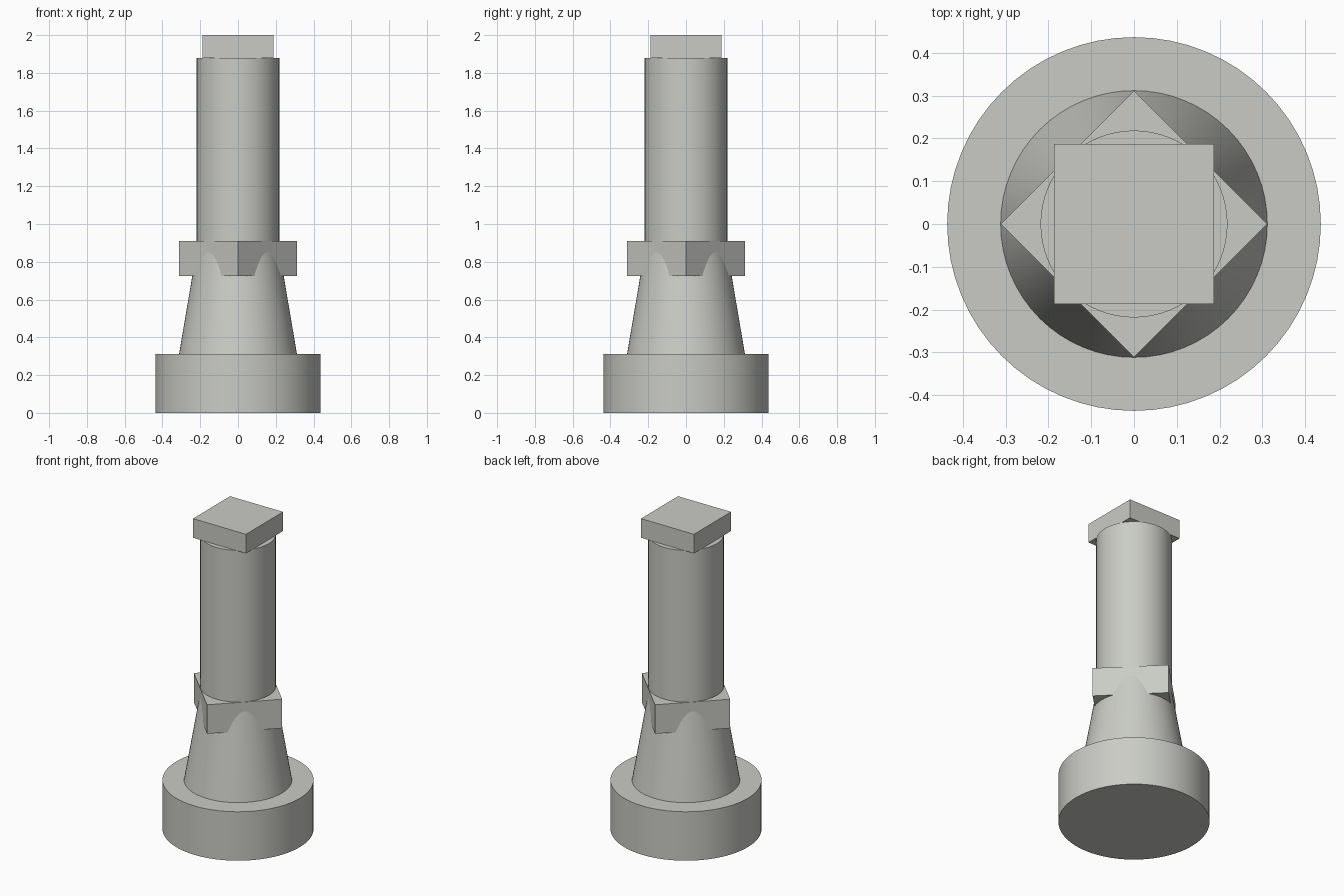
import bpy
import math

if "Cube" in bpy.data.objects:
    bpy.data.objects.remove(bpy.data.objects["Cube"], do_unlink=True)

# Single warm grey material
grey = bpy.data.materials.new("warm_grey")
COLOUR = (0.59, 0.60, 0.56, 1.0)
grey.diffuse_color = COLOUR
grey.use_nodes = True
for node in grey.node_tree.nodes:
    if node.type == 'BSDF_PRINCIPLED':
        node.inputs["Base Color"].default_value = COLOUR


def finish(name, smooth):
    obj = bpy.context.object
    obj.name = name
    obj.data.name = name
    obj.data.materials.append(grey)
    if smooth:
        bpy.ops.object.shade_smooth_by_angle(angle=math.radians(30))
    return obj


def round_part(name, r_bottom, r_top, z0, z1):
    bpy.ops.mesh.primitive_cone_add(vertices=64, radius1=r_bottom, radius2=r_top,
                                    depth=z1 - z0, location=(0, 0, (z0 + z1) / 2))
    return finish(name, True)


def square_part(name, side, z0, z1, turn=0):
    bpy.ops.mesh.primitive_cube_add(size=1, location=(0, 0, (z0 + z1) / 2),
                                    rotation=(0, 0, math.radians(turn)))
    bpy.context.object.scale = (side, side, z1 - z0)
    bpy.ops.object.transform_apply(location=False, rotation=True, scale=True)
    return finish(name, False)


# Round foot and tapered neck
round_part("base_disc", 0.437, 0.437, 0.0, 0.312)
round_part("tapered_neck", 0.312, 0.2187, 0.312, 0.862)

# Square collar turned corner-forward, pierced by the neck
square_part("collar", 0.312 * math.sqrt(2), 0.725, 0.91, turn=45)

# Column and square cap
round_part("column", 0.2187, 0.2187, 0.862, 1.878)
square_part("cap", 0.374, 1.878, 2.0)
